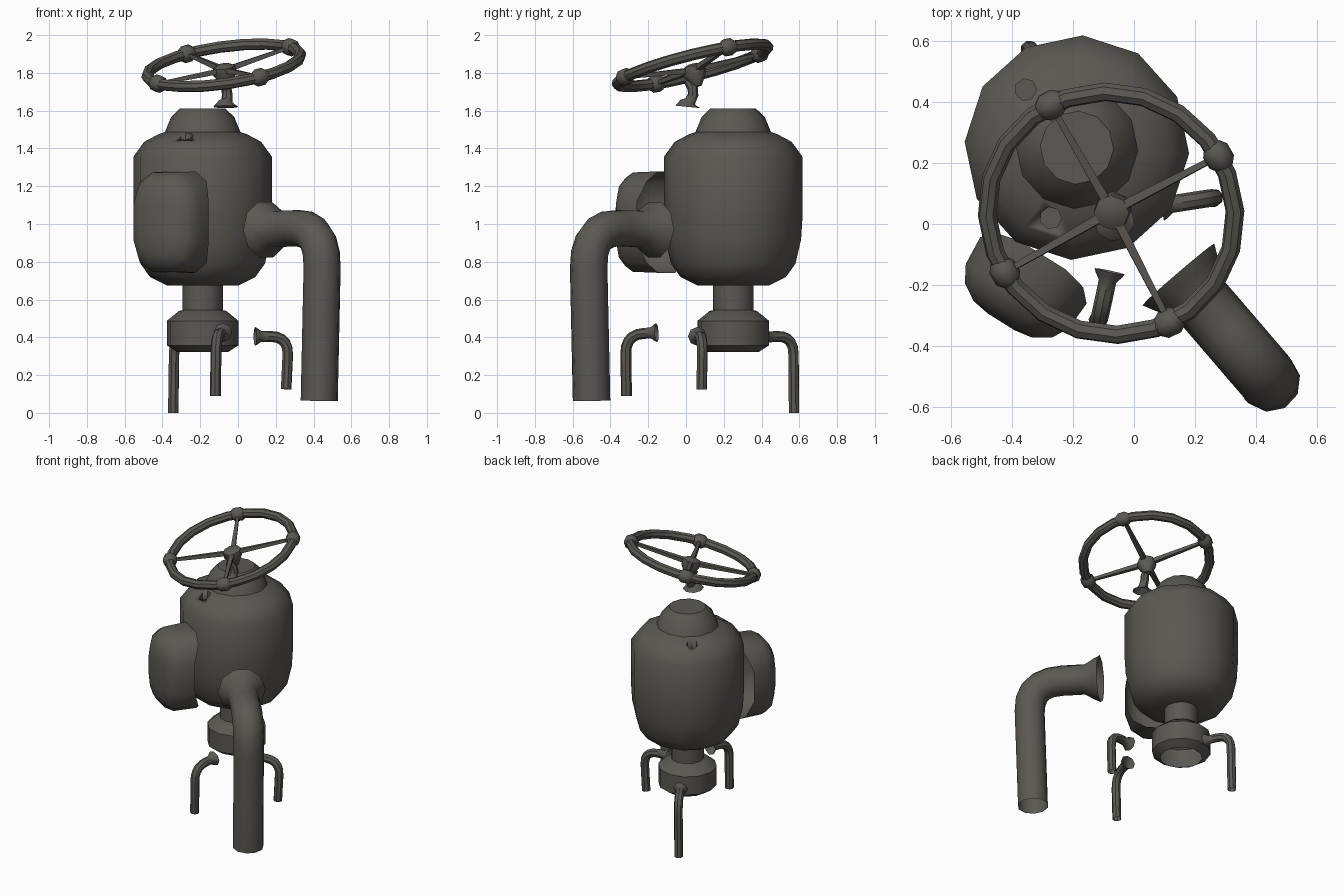
import bpy, bmesh, math
from mathutils import Vector, Matrix

if "Cube" in bpy.data.objects:
    bpy.data.objects.remove(bpy.data.objects["Cube"])

mat = bpy.data.materials.new("dark_metal")
mat.diffuse_color = (0.105, 0.098, 0.088, 1)
mat.use_nodes = True
mat.node_tree.nodes["Principled BSDF"].inputs["Base Color"].default_value = mat.diffuse_color


def make(name, bm):
    bmesh.ops.remove_doubles(bm, verts=bm.verts, dist=1e-5)
    bmesh.ops.recalc_face_normals(bm, faces=bm.faces)
    me = bpy.data.meshes.new(name)
    bm.to_mesh(me)
    bm.free()
    ob = bpy.data.objects.new(name, me)
    bpy.context.collection.objects.link(ob)
    me.materials.append(mat)
    return ob


def smooth(ob, deg=42):
    bpy.ops.object.select_all(action='DESELECT')
    ob.select_set(True)
    bpy.context.view_layer.objects.active = ob
    bpy.ops.object.shade_smooth_by_angle(angle=math.radians(deg))


def skin(name, rings, cap=(False, False), closed=False):
    """Join equal-length rings of points with quads."""
    bm = bmesh.new()
    vs = [[bm.verts.new(p) for p in r] for r in rings]
    n = len(vs[0])
    pairs = list(zip(vs, vs[1:])) + ([(vs[-1], vs[0])] if closed else [])
    for a, b in pairs:
        for i in range(n):
            bm.faces.new((a[i], a[(i + 1) % n], b[(i + 1) % n], b[i]))
    if cap[0]:
        bm.faces.new(vs[0])
    if cap[1]:
        bm.faces.new(vs[-1])
    ob = make(name, bm)
    smooth(ob)
    return ob


def lathe(name, centre, profile, sides=12, cap=(True, True), turn=-3):
    t = math.radians(turn)
    rings = [[(centre[0] + r * math.cos(t + math.tau * i / sides),
               centre[1] + r * math.sin(t + math.tau * i / sides), z)
              for i in range(sides)] for r, z in profile]
    return skin(name, rings, cap)


def sweep(name, path, radii, sides=8, cap=(False, False)):
    path = [Vector(p) for p in path]
    rings, u = [], None
    for i, p in enumerate(path):
        t = (path[min(i + 1, len(path) - 1)] - path[max(i - 1, 0)]).normalized()
        if u is None:
            u = t.orthogonal()
        u = (u - t * u.dot(t)).normalized()
        v = t.cross(u)
        rings.append([p + radii[i] * (u * math.cos(math.tau * k / sides) +
                                      v * math.sin(math.tau * k / sides)) for k in range(sides)])
    return skin(name, rings, cap)


def elbow_pipe(name, start, corner, foot, r, flare, bend, sides):
    """Flared mouth, horizontal run, bend, vertical run with open end."""
    s, c, f = Vector(start), Vector(corner), Vector(foot)
    d, e = (c - s).normalized(), (f - c).normalized()
    a, b = c - d * bend, c + e * bend
    path = [s, s + d * flare * 0.25, s + d * flare * 0.65]
    radii = [flare, flare * 0.88, r]
    for k in range(6):
        t = k / 5
        path.append(a * (1 - t) ** 2 + c * 2 * t * (1 - t) + b * t * t)
    path.append(f)
    radii += [r] * 7
    return sweep(name, path, radii, sides)


# Boiler body with domed cap
BC = (-0.187, 0.25)
body = lathe("boiler_body", BC, [
    (0.19, 0.675), (0.28, 0.72), (0.33, 0.79), (0.36, 0.92), (0.368, 1.05), (0.368, 1.355),
    (0.31, 1.435), (0.235, 1.475), (0.2, 1.487), (0.168, 1.565), (0.12, 1.612)])

# Two small bolt holes in the shoulder
for hx, hy in ((-0.273, 0.02), (-0.355, 0.44)):
    cut = lathe("hole_cutter", (hx, hy), [(0.036, 1.41), (0.036, 1.6)], 7)
    cut.hide_render = True
    m = body.modifiers.new("hole", 'BOOLEAN')
    m.operation, m.solver, m.object = 'DIFFERENCE', 'EXACT', cut
    bpy.ops.object.select_all(action='DESELECT')
    bpy.context.view_layer.objects.active = body
    body.select_set(True)
    bpy.ops.object.modifier_move_to_index(modifier=m.name, index=0)
    bpy.ops.object.modifier_apply(modifier=m.name)
    bpy.data.objects.remove(cut)

# Neck and drain base
lathe("neck", BC, [(0.108, 0.70), (0.108, 0.52)], cap=(False, False))
lathe("drain_base", BC, [(0.10, 0.545), (0.125, 0.54), (0.19, 0.487), (0.19, 0.358), (0.135, 0.322)],
      cap=(False, False))

# Large outlet pipe and three small feed pipes
elbow_pipe("outlet_pipe", (0.145, -0.165, 0.97), (0.45, -0.52, 0.985), (0.43, -0.5, 0.065),
           0.1, 0.155, 0.22, 10)
for nm, s, c, f in (
        ("back_feed_pipe", (-0.25, 0.41, 0.40), (-0.337, 0.568, 0.41), (-0.343, 0.572, 0.0)),
        ("front_feed_pipe", (-0.08, -0.155, 0.425), (-0.115, -0.32, 0.415), (-0.12, -0.315, 0.09)),
        ("side_feed_pipe", (0.09, 0.06, 0.405), (0.268, 0.088, 0.405), (0.255, 0.083, 0.125))):
    elbow_pipe(nm, s, c, f, 0.029, 0.05, 0.1, 8)

# Side housing: rounded half shell facing front left
C = Vector((-0.35, -0.185, 1.01))
D, T = Vector((-0.53, -0.85, 0)).normalized(), Vector((0.85, -0.53, 0)).normalized()
rings = []
for depth, sw, sz, dish in ((0, 1, 1, 0.1), (0.06, 0.97, 0.98, 0), (0.115, 0.82, 0.87, 0),
                            (0.15, 0.55, 0.66, 0), (0.16, 0.25, 0.35, 0)):
    ring = []
    for i in range(12):
        a = math.tau * (i + 0.5) / 12
        ct, st = math.cos(a), math.sin(a)
        w = math.copysign(abs(ct) ** 0.65, ct)
        h = math.copysign(abs(st) ** 0.7, st)
        ring.append(C + D * (depth - dish * abs(h)) + T * (w * 0.21 * sw)
                    + Vector((0, 0, h * 0.275 * sz)))
    rings.append(ring)
skin("side_housing", rings, (False, True))

# Tilted handwheel
W = Vector((-0.075, 0.035, 1.84))
N = Vector((-0.14, -0.25, 1)).normalized()
X = (Vector((1, 0, 0)) - N * N.x).normalized()
Y = N.cross(X)
R = 0.41


def on_rim(deg, r=R, lift=0):
    a = math.radians(deg)
    return W + r * (X * math.cos(a) + Y * math.sin(a)) + N * lift


rings = []
for i in range(20):
    p = on_rim(i * 18 + 3)
    o = (p - W).normalized()
    rings.append([p + 0.031 * (o * math.cos(math.tau * k / 8) + N * math.sin(math.tau * k / 8))
                  for k in range(8)])
skin("handwheel_rim", rings, closed=True)

for i, deg in enumerate((30, 119, 211, 298)):
    sweep(f"rim_collar_{i}", [on_rim(deg + o) for o in (-6, -3, 3, 6)],
          [0.03, 0.046, 0.046, 0.03], 8)
    sweep(f"spoke_{i}", [on_rim(deg, 0.03, -0.025), on_rim(deg, R)], [0.021, 0.013], 4)

# Hub, bent stem and stem foot
hub = W - N * 0.02
sweep("wheel_hub", [hub + N * 0.025, hub + N * 0.012, hub - N * 0.03, hub - N * 0.095],
      [0.03, 0.058, 0.062, 0.022], 8, (True, True))
sweep("wheel_stem", [(-0.083, 0.015, 1.755), (-0.062, 0.035, 1.72), (-0.057, 0.038, 1.685),
                     (-0.06, 0.022, 1.65), (-0.065, 0.012, 1.64), (-0.065, 0.01, 1.62)],
      [0.026, 0.028, 0.028, 0.03, 0.045, 0.068], 8)
